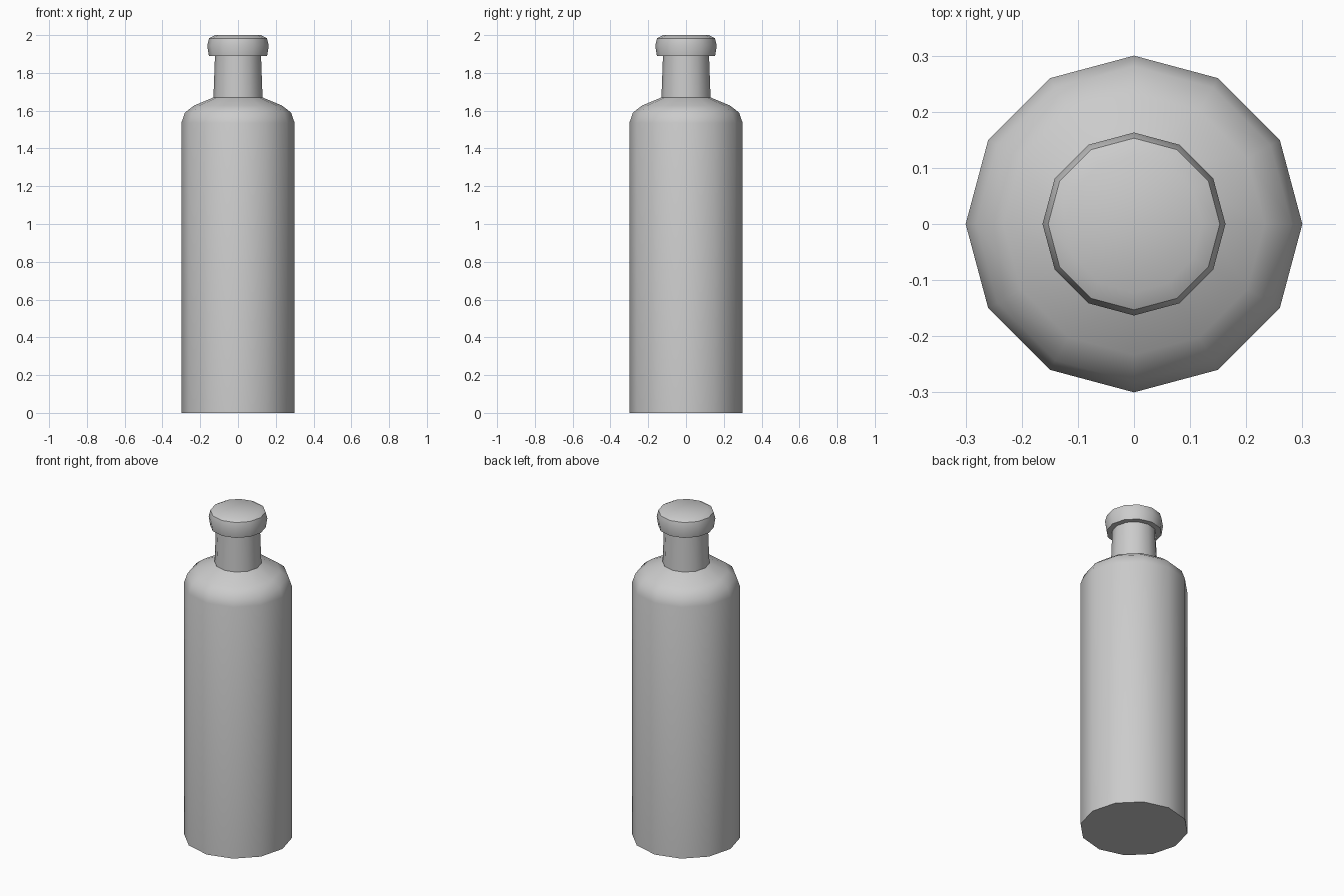
import bpy
import bmesh
import math

if "Cube" in bpy.data.objects:
    bpy.data.objects.remove(bpy.data.objects["Cube"])

SIDES = 12


def lathe(name, profile, cap_bottom=False, cap_top=False):
    """Revolve (radius, height) points around z, with optional end faces."""
    bm = bmesh.new()
    rings = []
    for r, z in profile:
        rings.append([bm.verts.new((r * math.cos(2 * math.pi * i / SIDES),
                                    r * math.sin(2 * math.pi * i / SIDES), z))
                      for i in range(SIDES)])
    for low, high in zip(rings, rings[1:]):
        for i in range(SIDES):
            j = (i + 1) % SIDES
            bm.faces.new((low[i], low[j], high[j], high[i]))
    if cap_bottom:
        bm.faces.new(rings[0][::-1])
    if cap_top:
        bm.faces.new(rings[-1])
    mesh = bpy.data.meshes.new(name)
    bm.to_mesh(mesh)
    bm.free()
    obj = bpy.data.objects.new(name, mesh)
    bpy.context.collection.objects.link(obj)
    bpy.ops.object.select_all(action='DESELECT')
    obj.select_set(True)
    bpy.context.view_layer.objects.active = obj
    bpy.ops.object.shade_smooth_by_angle(angle=math.radians(35))
    return obj


# Body, rounded shoulder and neck
lathe("bottle", [(0.30, 0), (0.30, 1.535), (0.281, 1.59), (0.233, 1.627),
                 (0.13, 1.67), (0.122, 1.89)], cap_bottom=True)

# Flared cap seated on the neck, with an overhanging flat underside
lathe("cap", [(0.122, 1.89), (0.154, 1.89), (0.163, 1.945), (0.153, 1.983),
              (0.122, 2.0)], cap_top=True)
